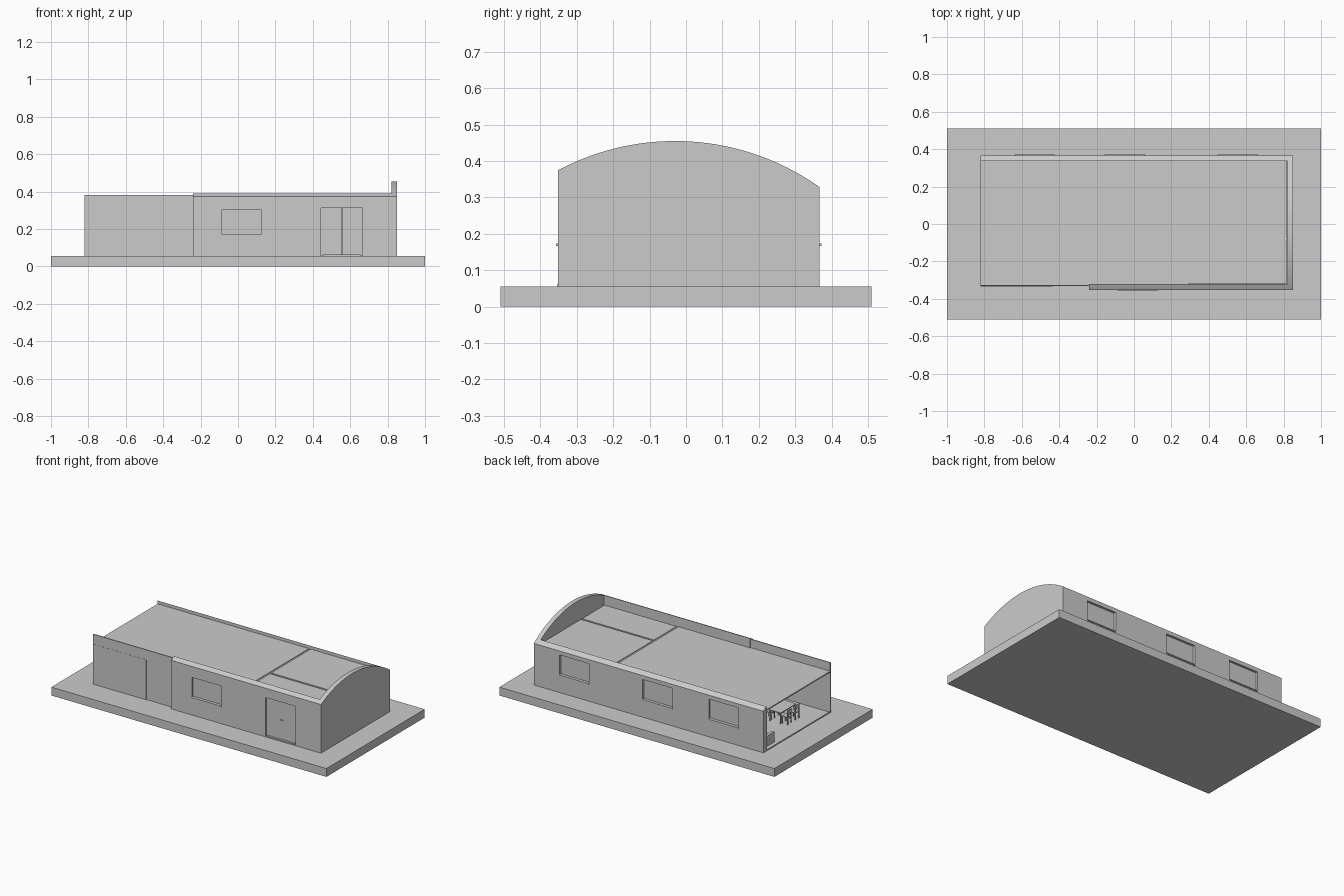
import bpy, bmesh, math

if "Cube" in bpy.data.objects:
    bpy.data.objects.remove(bpy.data.objects["Cube"])

FLOOR = 0.055                      # top of the slab
X0, X1 = -0.82, 0.85               # house length
Y0, Y1 = -0.352, 0.367             # house depth
T = 0.03                           # wall thickness
CEIL = 0.327


def arch(y):
    """Height of the vaulted roof line at depth y."""
    return 0.455 - 0.685 + math.sqrt(0.685 ** 2 - (y + 0.03) ** 2)


def finish(name, bm):
    bmesh.ops.recalc_face_normals(bm, faces=bm.faces)
    me = bpy.data.meshes.new(name)
    bm.to_mesh(me)
    bm.free()
    ob = bpy.data.objects.new(name, me)
    bpy.context.collection.objects.link(ob)
    return ob


def boxes(name, specs):
    """One object from boxes given as (x0, x1, y0, y1, z0, z1)."""
    bm = bmesh.new()
    for x0, x1, y0, y1, z0, z1 in specs:
        vs = bmesh.ops.create_cube(bm, size=1)["verts"]
        for v in vs:
            v.co = ((x0 + x1) / 2 + v.co.x * (x1 - x0),
                    (y0 + y1) / 2 + v.co.y * (y1 - y0),
                    (z0 + z1) / 2 + v.co.z * (z1 - z0))
    return finish(name, bm)


def arched_wall(name, x0, x1, y0, y1, steps):
    """Wall whose top follows the vault between y0 and y1."""
    ys = [y0 + (y1 - y0) * i / steps for i in range(steps + 1)]
    pts = [(y1, FLOOR), (y0, FLOOR)] + [(y, arch(y)) for y in ys]
    bm = bmesh.new()
    face = bm.faces.new([bm.verts.new((x0, y, z)) for y, z in pts])
    ext = bmesh.ops.extrude_face_region(bm, geom=[face])["geom"]
    bmesh.ops.translate(bm, vec=(x1 - x0, 0, 0),
                        verts=[g for g in ext if isinstance(g, bmesh.types.BMVert)])
    return finish(name, bm)


def cut(wall, specs, name):
    cutter = boxes(name, specs)
    cutter.hide_render = True
    cutter.hide_viewport = True
    cutter.display_type = 'WIRE'
    mod = wall.modifiers.new("openings", 'BOOLEAN')
    mod.operation = 'DIFFERENCE'
    mod.object = cutter


# Ground slab
boxes("slab", [(-1, 1, -0.51, 0.51, 0, FLOOR)])

# Outer walls
boxes_gap = 0.005
end_wall = arched_wall("end_wall", X1 - T, X1, Y0, Y1, 32)
front_wall = arched_wall("front_wall", -0.24, X1 - T, Y0, Y0 + T, 3)
back_wall = arched_wall("back_wall", X0, X1 - T, Y1 - T, Y1, 3)

# Window openings, panes and sills
W, ZB, ZT = 0.215, 0.17, 0.302
back_x = [-0.53, -0.05, 0.555]
front_x = 0.018
cut(back_wall, [(x - W / 2, x + W / 2, Y1 - 0.05, Y1 + 0.02, ZB, ZT) for x in back_x],
    "back_opening_cutter")
cut(front_wall, [(front_x - W / 2, front_x + W / 2, Y0 - 0.02, Y0 + 0.05, ZB, ZT),
                 (0.445, 0.665, Y0 - 0.02, Y0 + 0.05, FLOOR + 0.004, 0.313)],
    "front_opening_cutter")
for i, (x, y, s) in enumerate([(x, Y1, 1) for x in back_x] + [(front_x, Y0, -1)]):
    ya, yb = sorted((y - s * 0.015, y - s * 0.02))
    boxes(f"window_pane_{i}", [(x - W / 2, x + W / 2, ya, yb, ZB, ZT)])
    ya, yb = sorted((y - s * 0.015, y + s * 0.005))
    boxes(f"window_sill_{i}", [(x - W / 2, x + W / 2, ya, yb, ZB - 0.003, ZB + 0.003)])

# Double entrance door with knobs and threshold
boxes("entrance_door", [(0.445, 0.5545, Y0 + 0.012, Y0 + 0.02, FLOOR, 0.313),
                        (0.5555, 0.665, Y0 + 0.012, Y0 + 0.02, FLOOR, 0.313)])
boxes("door_handles", [(x - 0.003, x + 0.003, Y0 + 0.006, Y0 + 0.014, 0.187, 0.193)
                       for x in (0.547, 0.563)])
boxes("door_threshold", [(0.455, 0.655, Y0 - 0.001, Y0 + 0.02, FLOOR, FLOOR + 0.008)])

# Sliding glazed front with fascia above
YG = -0.329
boxes("sliding_panels", [(X0, -0.435, YG - 0.004, YG, FLOOR, 0.318),
                         (-0.44, -0.24, YG, YG + 0.004, FLOOR, 0.318)])
boxes("front_fascia", [(X0, -0.24, YG - 0.003, YG + 0.003, 0.318, 0.383)])

# Frame around the open end
boxes("open_end_frame", [(X0, X0 + 0.006, YG, Y1 - T, FLOOR, FLOOR + 0.005),
                         (X0, X0 + 0.006, YG, Y1 - T, CEIL - 0.008, CEIL - 0.003),
                         (X0, X0 + 0.006, Y1 - T - 0.008, Y1 - T, FLOOR, CEIL - 0.003)])

# Room partitions
boxes("partitions", [(0.28, 0.292, Y0 + T, Y1 - T, FLOOR, CEIL - 0.004),
                     (0.292, X1 - T, -0.085, -0.073, FLOOR, CEIL - 0.004)])

# Ceiling panels, one for each room
yi, yo, xe = Y0 + T + 0.004, Y1 - T, X1 - T - 0.005
boxes("ceiling_panels", [(X0, 0.28, YG + 0.003, yo, CEIL - 0.004, CEIL),
                         (0.292, xe, yi, -0.085, CEIL - 0.004, CEIL),
                         (0.292, xe, -0.073, yo, CEIL - 0.004, CEIL)])


def legs(cx, cy, wx, wy, top, r=0.003):
    return [(cx + a * wx - r, cx + a * wx + r, cy + b * wy - r, cy + b * wy + r, FLOOR, top)
            for a in (-1, 1) for b in (-1, 1)]


# Dining table
TX, TY = -0.63, -0.10
boxes("dining_table", [(TX - 0.045, TX + 0.045, TY - 0.08, TY + 0.08, 0.125, 0.131)]
      + legs(TX, TY, 0.038, 0.072, 0.125))

# Dining chairs on both long sides
for i, (s, dy) in enumerate((s, dy) for s in (-1, 1) for dy in (-0.04, 0.04)):
    cx, cy = TX + s * 0.06, TY + dy
    bx = sorted((cx + s * 0.017, cx + s * 0.022))
    boxes(f"dining_chair_{i}", [(cx - 0.022, cx + 0.022, cy - 0.021, cy + 0.021, 0.098, 0.103),
                                (*bx, cy - 0.021, cy + 0.021, 0.125, 0.148)]
          + legs(cx, cy, 0.019, 0.018, 0.098)
          + [(*bx, cy + d - 0.003, cy + d + 0.003, 0.1, 0.13) for d in (-0.018, 0.018)])

# Sofa against the back wall
boxes("sofa", [(-0.77, -0.53, 0.20, 0.29, FLOOR + 0.01, 0.1),
               (-0.77, -0.53, 0.27, 0.30, FLOOR + 0.01, 0.145),
               (-0.785, -0.765, 0.20, 0.30, FLOOR, 0.122),
               (-0.535, -0.515, 0.20, 0.30, FLOOR, 0.122)])
